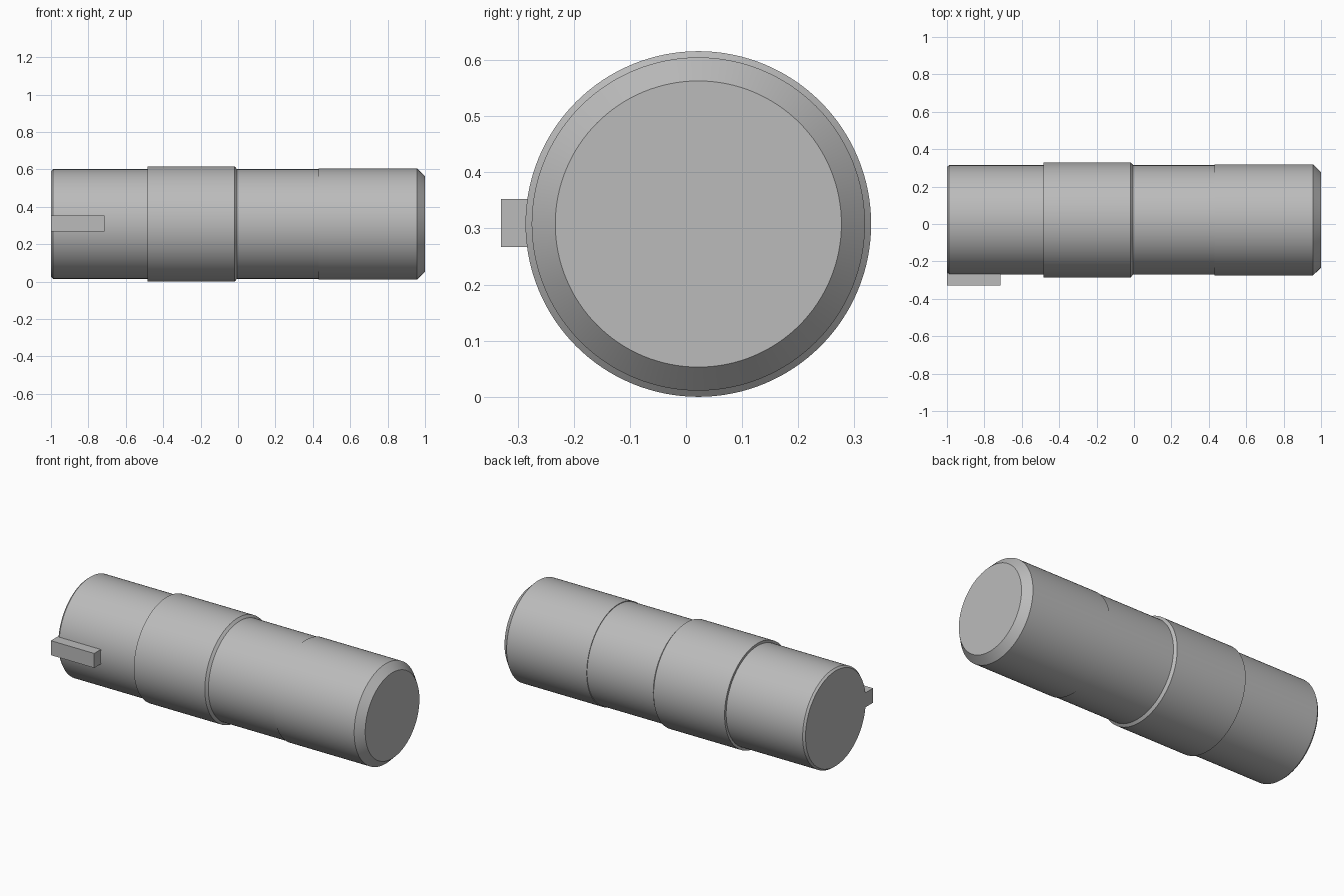
import bpy, bmesh, math

cube = bpy.data.objects.get("Cube")
if cube:
    bpy.data.objects.remove(cube, do_unlink=True)

steel = bpy.data.materials.new("grey_steel")
steel.use_nodes = True
colour = (0.5, 0.5, 0.5, 1)
steel.diffuse_color = colour
steel.node_tree.nodes["Principled BSDF"].inputs["Base Color"].default_value = colour

AXIS_Y, AXIS_Z, SIDES = 0.022, 0.308, 128


def add_object(name, bm):
    bmesh.ops.recalc_face_normals(bm, faces=bm.faces)
    mesh = bpy.data.meshes.new(name)
    bm.to_mesh(mesh)
    bm.free()
    mesh.materials.append(steel)
    obj = bpy.data.objects.new(name, mesh)
    bpy.context.collection.objects.link(obj)
    return obj


def turned(name, profile):
    """Solid of revolution about the shaft axis from (x, radius) pairs."""
    bm = bmesh.new()
    rings = []
    for x, r in profile:
        angles = [2 * math.pi * i / SIDES for i in range(SIDES)]
        rings.append([bm.verts.new((x, AXIS_Y + r * math.cos(a), AXIS_Z + r * math.sin(a)))
                      for a in angles])
    for a, b in zip(rings, rings[1:]):
        for i in range(SIDES):
            j = (i + 1) % SIDES
            bm.faces.new((a[i], a[j], b[j], b[i]))
    bm.faces.new(rings[0])
    bm.faces.new(rings[-1])
    obj = add_object(name, bm)
    bpy.ops.object.select_all(action='DESELECT')
    obj.select_set(True)
    bpy.context.view_layer.objects.active = obj
    bpy.ops.object.shade_smooth_by_angle(angle=math.radians(25))
    return obj


# Stepped shaft: chamfered journal, collar, relief and chamfered long end
turned("shaft", [
    (-1.0, 0.283), (-0.988, 0.293),
    (-0.485, 0.293), (-0.485, 0.308),
    (-0.018, 0.308), (-0.005, 0.293),
    (0.43, 0.293), (0.43, 0.297),
    (0.957, 0.297), (1.0, 0.255),
])

# Square key standing out of the journal
bm = bmesh.new()
bmesh.ops.create_cube(bm, size=1)
low, high = (-1.0, -0.33, 0.267), (-0.715, -0.2, 0.353)
for v in bm.verts:
    v.co = [l + (c + 0.5) * (h - l) for c, l, h in zip(v.co, low, high)]
add_object("shaft_key", bm)
